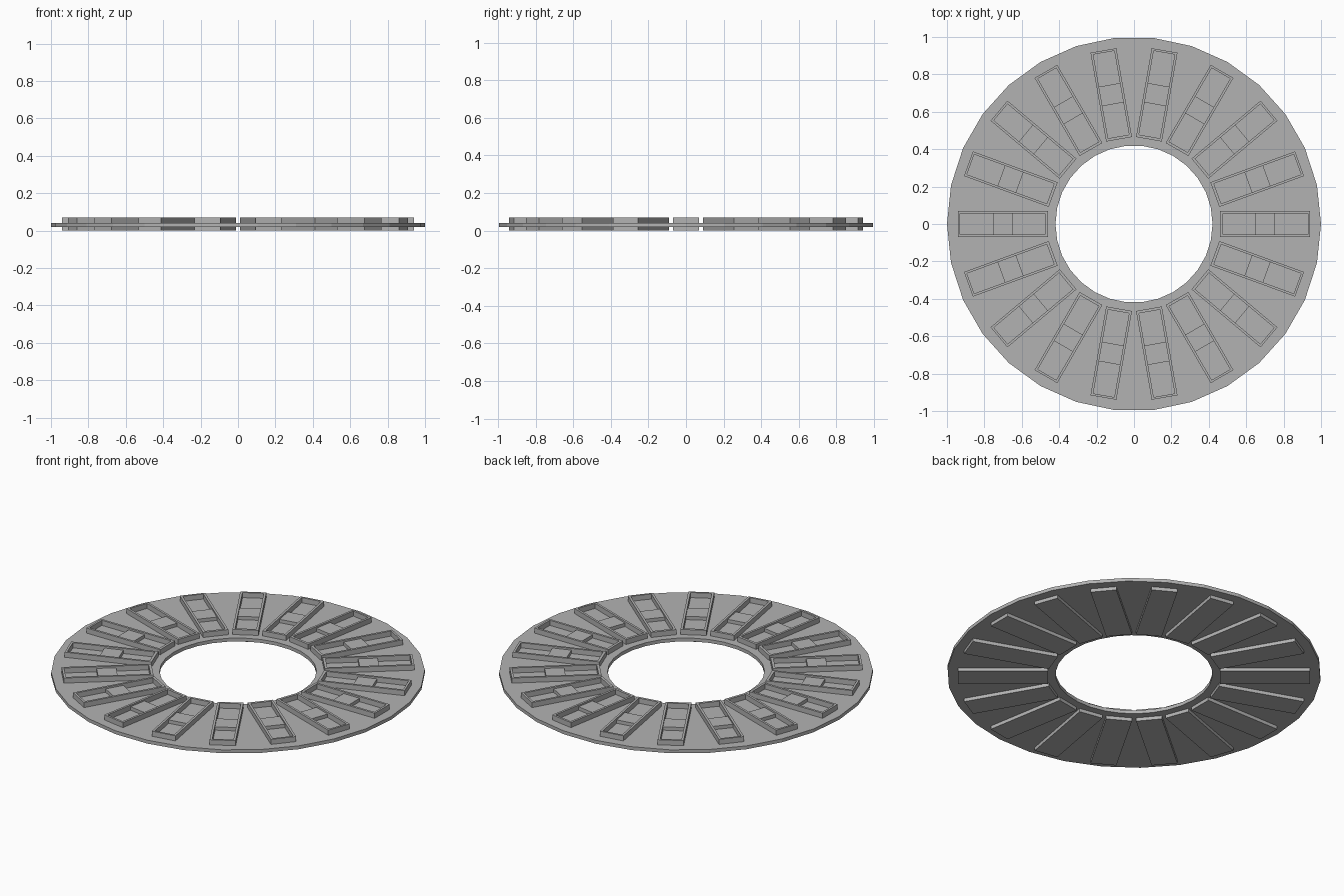
import bpy, bmesh, math
from mathutils import Matrix

cube = bpy.data.objects.get("Cube")
if cube:
    bpy.data.objects.remove(cube, do_unlink=True)

grey = bpy.data.materials.new("plain_grey")
grey.use_nodes = True
colour = (0.45, 0.45, 0.45, 1)
grey.diffuse_color = colour
grey.node_tree.nodes["Principled BSDF"].inputs["Base Color"].default_value = colour

SIDES, TRAYS = 30, 18
RING_LOW, RING_HIGH = 0.02, 0.04
TOP, MIDDLE, FLOOR = 0.07, 0.06, 0.04


def finish(bm, name):
    bmesh.ops.recalc_face_normals(bm, faces=bm.faces)
    mesh = bpy.data.meshes.new(name)
    bm.to_mesh(mesh)
    bm.free()
    mesh.materials.append(grey)
    obj = bpy.data.objects.new(name, mesh)
    bpy.context.collection.objects.link(obj)
    return obj


# Flat ring plate: a rectangular section swept around the centre
bm = bmesh.new()
section = [(0.42, RING_LOW), (1, RING_LOW), (1, RING_HIGH), (0.42, RING_HIGH)]
loops = []
for i in range(SIDES):
    a = math.tau * i / SIDES
    loops.append([bm.verts.new((r * math.cos(a), r * math.sin(a), z)) for r, z in section])
for i in range(SIDES):
    a, b = loops[i], loops[(i + 1) % SIDES]
    for j in range(4):
        k = (j + 1) % 4
        bm.faces.new((a[j], b[j], b[k], a[k]))
finish(bm, "ring_plate")


# Radial tray: a grid of cells, each with its own top height
def make_tray():
    bm = bmesh.new()
    xs = [0.46, 0.475, 0.65, 0.755, 0.93, 0.942]
    ys = [-0.07, -0.057, 0.057, 0.07]
    inner = [TOP, FLOOR, MIDDLE, FLOOR, TOP]

    def height(i, j):
        if not (0 <= i < 5 and 0 <= j < 3):
            return 0
        return inner[i] if j == 1 else TOP

    def quad(points):
        bm.faces.new([bm.verts.new(p) for p in points])

    for i in range(5):
        for j in range(3):
            x0, x1, y0, y1 = xs[i], xs[i + 1], ys[j], ys[j + 1]
            h = height(i, j)
            for z in (0, h):
                quad([(x0, y0, z), (x1, y0, z), (x1, y1, z), (x0, y1, z)])
            # Walls down to any lower neighbour
            for di, dj, p, q in ((-1, 0, (x0, y0), (x0, y1)), (1, 0, (x1, y0), (x1, y1)),
                                 (0, -1, (x0, y0), (x1, y0)), (0, 1, (x0, y1), (x1, y1))):
                low = height(i + di, j + dj)
                if low < h:
                    quad([(*p, low), (*q, low), (*q, h), (*p, h)])
    bmesh.ops.remove_doubles(bm, verts=bm.verts, dist=0.0001)
    bmesh.ops.dissolve_limit(bm, angle_limit=0.01, verts=bm.verts, edges=bm.edges)
    return finish(bm, "tray_1")


# Repeat the tray around the ring
first = make_tray()
for n in range(1, TRAYS):
    tray = bpy.data.objects.new(f"tray_{n + 1}", first.data)
    tray.matrix_world = Matrix.Rotation(math.tau * n / TRAYS, 4, "Z")
    bpy.context.collection.objects.link(tray)
